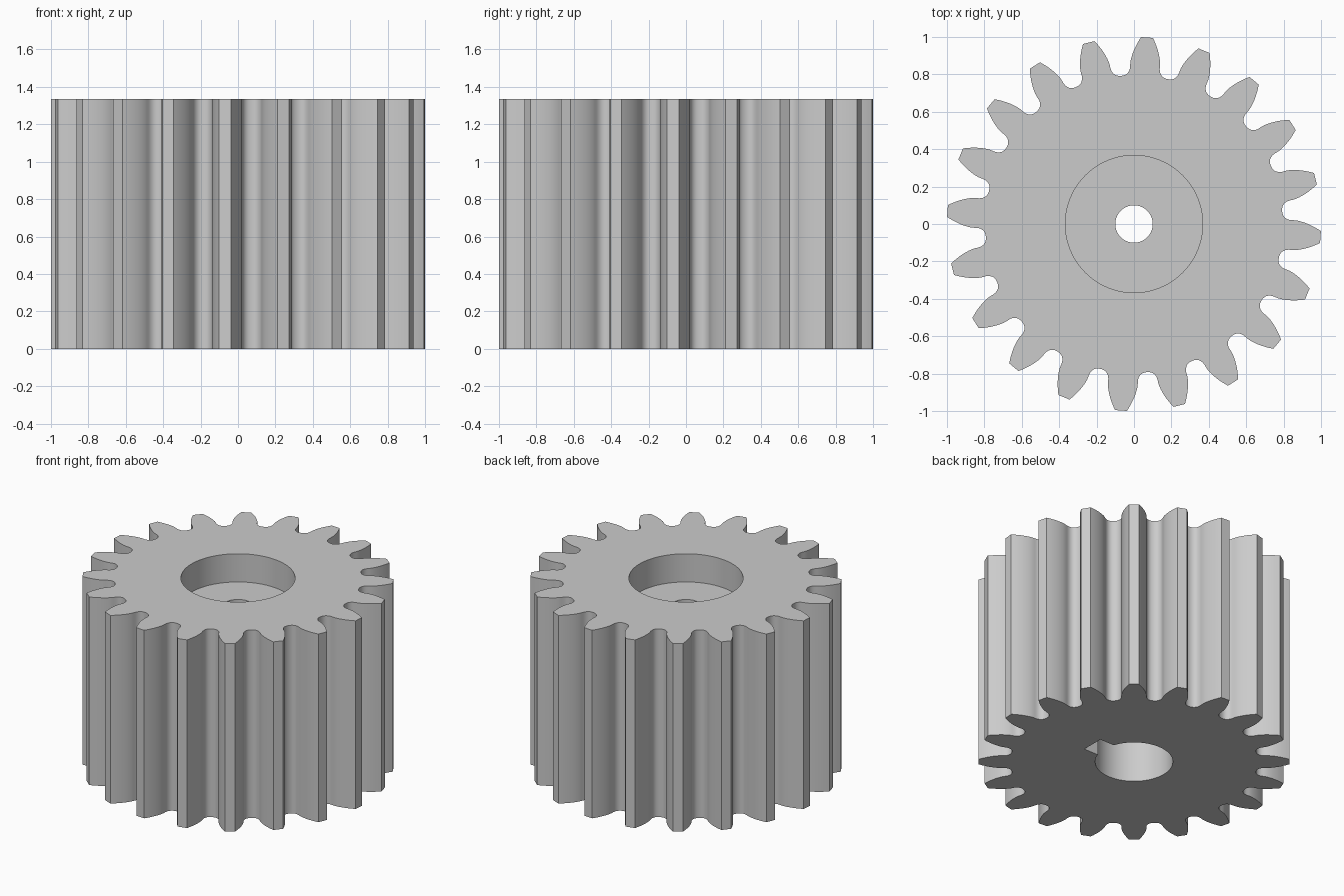
import bpy, bmesh, math

cube = bpy.data.objects.get("Cube")
if cube:
    bpy.data.objects.remove(cube, do_unlink=True)

TEETH, HEIGHT = 20, 1.335
TIP_R, BASE_R, ROOT_R = 1.0, 0.855, 0.795
HALF_BASE = 0.0934                  # half the tooth angle at the base circle
PITCH = 2 * math.pi / TEETH
PHASE = math.radians(-4)            # direction of the first tooth

grey = bpy.data.materials.new("plain grey")
grey.use_nodes = True
colour = (0.6, 0.6, 0.6, 1)
grey.diffuse_color = colour
grey.node_tree.nodes["Principled BSDF"].inputs["Base Color"].default_value = colour


def prism(name, outline, z0, z1):
    """Extrude a closed outline between two heights."""
    bm = bmesh.new()
    face = bm.faces.new([bm.verts.new((x, y, z0)) for x, y in outline])
    top = bmesh.ops.extrude_face_region(bm, geom=[face])
    moved = [v for v in top["geom"] if isinstance(v, bmesh.types.BMVert)]
    bmesh.ops.translate(bm, verts=moved, vec=(0, 0, z1 - z0))
    bmesh.ops.recalc_face_normals(bm, faces=bm.faces)
    mesh = bpy.data.meshes.new(name)
    bm.to_mesh(mesh)
    bm.free()
    mesh.materials.append(grey)
    obj = bpy.data.objects.new(name, mesh)
    bpy.context.collection.objects.link(obj)
    return obj


def circle(r, n=96):
    return [(r * math.cos(2 * math.pi * i / n), r * math.sin(2 * math.pi * i / n))
            for i in range(n)]


def half_tooth():
    """Polar points (radius, angle from tooth centre), from valley to tip."""
    points = []
    gap = PITCH / 2 - HALF_BASE
    steps = 8
    for i in range(steps):          # rounded valley
        t = math.pi / 2 * i / steps
        across = math.sin(t) ** 0.85
        rise = 1 - math.cos(t) ** 0.85
        points.append((ROOT_R + (BASE_R - ROOT_R) * rise, PITCH / 2 - gap * across))
    for i in range(steps + 1):      # involute flank
        r = BASE_R + (TIP_R - BASE_R) * i / steps
        a = math.acos(BASE_R / r)
        points.append((r, HALF_BASE - (math.tan(a) - a)))
    return points


# Toothed body
half = half_tooth()
tooth = [(r, -a) for r, a in half] + [(r, a) for r, a in reversed(half[1:])]
outline = []
for k in range(TEETH):
    for r, a in tooth:
        angle = PHASE + k * PITCH + a
        outline.append((r * math.cos(angle), r * math.sin(angle)))
gear = prism("gear_body", outline, 0, HEIGHT)

# Top recess, bolt hole, shaft socket and keyway
socket_top = 0.93
keyway = [(0, -0.08), (0.35, -0.08), (0.35, 0.08), (0, 0.08)]
cutters = [
    prism("recess_cutter", circle(0.367), HEIGHT - 0.2, HEIGHT + 0.1),
    prism("bolt_hole_cutter", circle(0.1, 64), -0.2, HEIGHT + 0.2),
    prism("socket_cutter", circle(0.25), -0.1, socket_top),
    prism("keyway_cutter", keyway, -0.15, socket_top - 0.001),
]
bpy.context.view_layer.objects.active = gear
gear.select_set(True)
for cutter in cutters:
    cut = gear.modifiers.new(cutter.name, "BOOLEAN")
    cut.operation = "DIFFERENCE"
    cut.solver = "EXACT"
    cut.object = cutter
    bpy.ops.object.modifier_apply(modifier=cut.name)
for cutter in cutters:
    bpy.data.objects.remove(cutter, do_unlink=True)

# Smooth valleys and bores, crisp rims and tips
bpy.ops.object.select_all(action="DESELECT")
gear.select_set(True)
bpy.ops.object.shade_smooth_by_angle(angle=math.radians(30))
